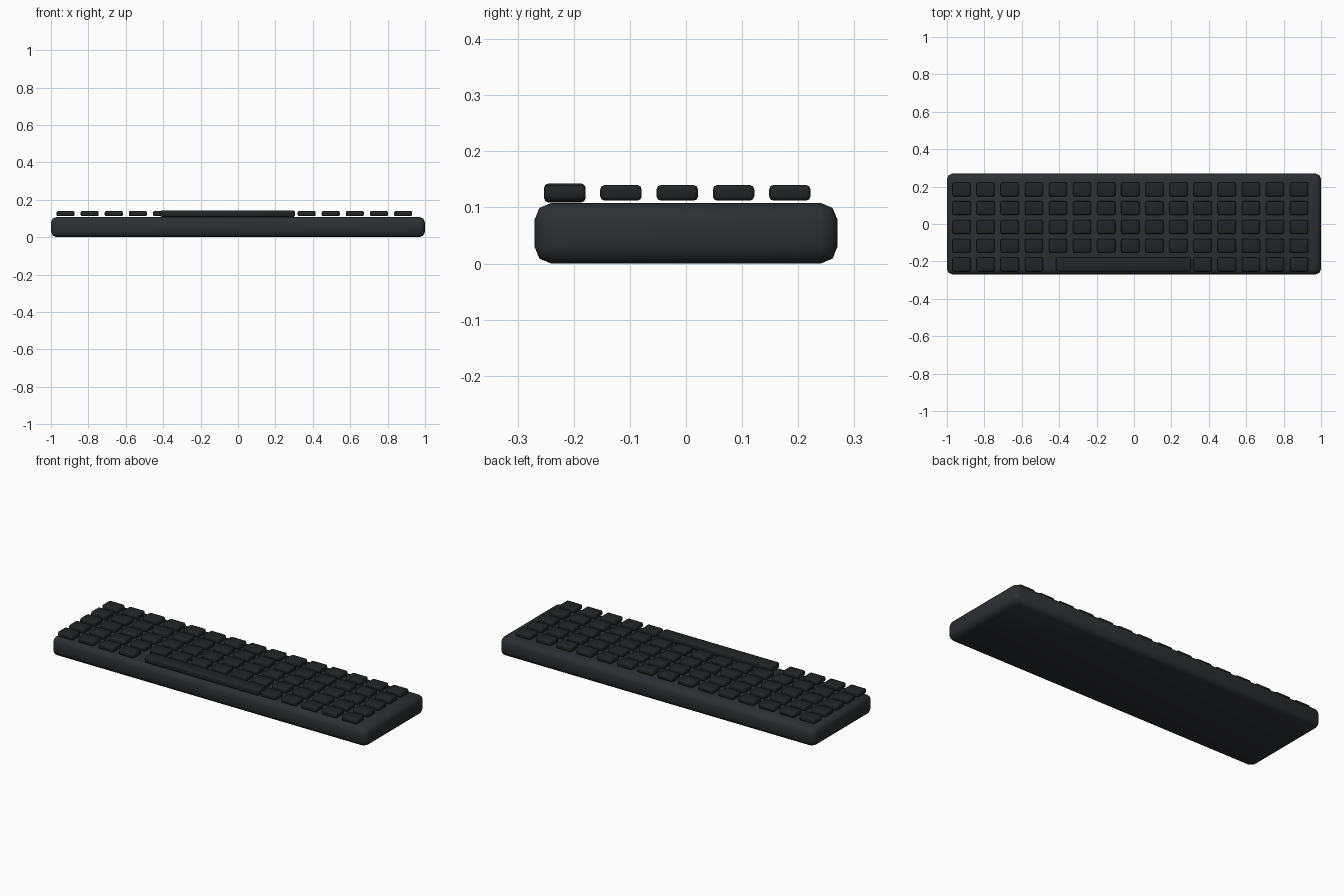
import bpy

if "Cube" in bpy.data.objects:
    bpy.data.objects.remove(bpy.data.objects["Cube"])


def material(name, rgb):
    m = bpy.data.materials.new(name)
    m.diffuse_color = (*rgb, 1)
    m.use_nodes = True
    m.node_tree.nodes["Principled BSDF"].inputs["Base Color"].default_value = m.diffuse_color
    return m


def rounded_box(name, centre, size, radius, mat):
    bpy.ops.mesh.primitive_cube_add(size=1, location=centre)
    ob = bpy.context.object
    ob.name = name
    ob.scale = size
    bpy.ops.object.transform_apply(location=False, rotation=False, scale=True)
    bev = ob.modifiers.new("bevel", 'BEVEL')
    bev.width = radius
    bev.segments = 2
    bpy.ops.object.modifier_apply(modifier="bevel")
    bpy.ops.object.shade_smooth_by_angle(angle=0.9)
    ob.data.materials.append(mat)
    return ob


case_mat = material("case_dark_grey", (0.026, 0.028, 0.032))
key_mat = material("key_black", (0.016, 0.017, 0.018))

# case
rounded_box("case", (0, 0, 0.054), (2, 0.54, 0.108), 0.03, case_mat)

# grid of keys, with a gap in the front row for the space bar
COLS, ROWS, PITCH_X, PITCH_Y = 15, 5, 0.1289, 0.1003
for row in range(ROWS):
    for col in range(COLS):
        if row == ROWS - 1 and 4 <= col <= 9:
            continue
        x = -0.922 + col * PITCH_X
        y = 0.185 - row * PITCH_Y
        rounded_box(f"key_{row}_{col}", (x, y, 0.126), (0.097, 0.074, 0.028), 0.008, key_mat)

# space bar
rounded_box("space_bar", (-0.056, -0.216, 0.1258), (0.722, 0.074, 0.034), 0.008, key_mat)
